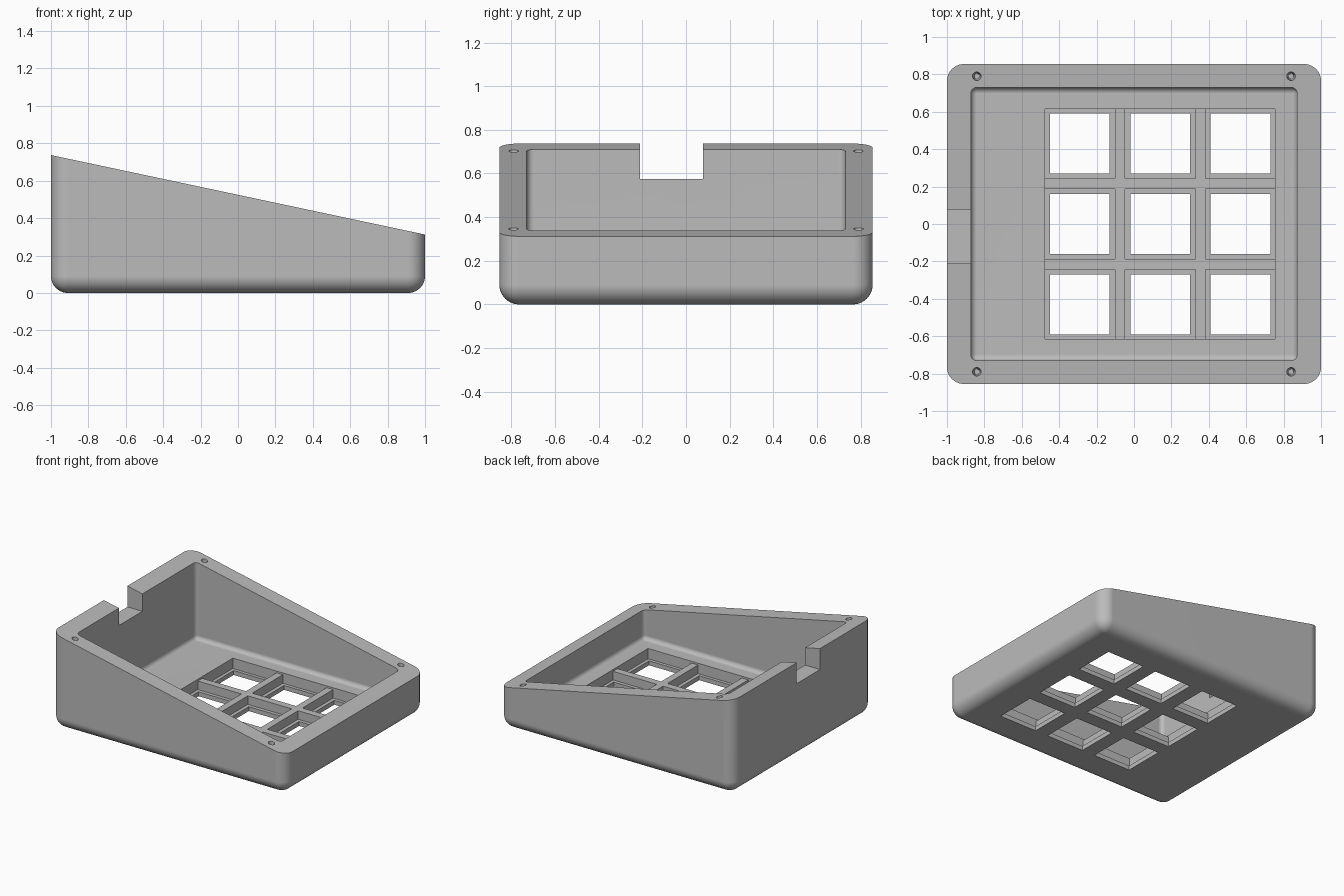
import bpy, bmesh
from math import radians
from mathutils import Vector, Matrix

cube = bpy.data.objects.get("Cube")
if cube:
    bpy.data.objects.remove(cube, do_unlink=True)

grey = bpy.data.materials.new("plain_grey")
grey.use_nodes = True
colour = (0.5, 0.5, 0.5, 1)
grey.diffuse_color = colour
grey.node_tree.nodes["Principled BSDF"].inputs["Base Color"].default_value = colour

HALF_X, HALF_Y = 1.0, 0.855
BACK_Z, FRONT_Z = 0.737, 0.312      # rim height at -x and +x
SLOPE = (BACK_Z - FRONT_Z) / 2
FLOOR, PLATE, BAR_TOP = 0.114, 0.034, 0.10
GRID_X, PITCH = 0.14, 0.43


def rim_z(x):
    return BACK_Z - SLOPE * (x + 1)


def add_box(bm, lo, hi, radius=0.0, segments=8):
    """Box between two corners; radius rounds all edges but the top ones."""
    lo, hi = Vector(lo), Vector(hi)
    matrix = Matrix.Translation((lo + hi) / 2) @ Matrix.Diagonal((*(hi - lo), 1))
    verts = bmesh.ops.create_cube(bm, size=1, matrix=matrix)["verts"]
    if radius:
        edges = {e for v in verts for e in v.link_edges
                 if min(w.co.z for w in e.verts) < hi.z - 1e-4}
        bmesh.ops.bevel(bm, geom=list(edges), offset=radius, segments=segments,
                        profile=0.5, affect='EDGES')


def finish(name, bm):
    bmesh.ops.recalc_face_normals(bm, faces=bm.faces)
    mesh = bpy.data.meshes.new(name)
    bm.to_mesh(mesh)
    bm.free()
    mesh.materials.append(grey)
    obj = bpy.data.objects.new(name, mesh)
    bpy.context.collection.objects.link(obj)
    return obj


def activate(obj):
    bpy.ops.object.select_all(action='DESELECT')
    obj.select_set(True)
    bpy.context.view_layer.objects.active = obj


def cut(target, bm):
    cutter = finish("cutter", bm)
    cutter.hide_render = True
    mod = target.modifiers.new("cut", 'BOOLEAN')
    mod.operation, mod.solver, mod.object = 'DIFFERENCE', 'EXACT', cutter
    activate(target)
    bpy.ops.object.modifier_apply(modifier=mod.name)
    bpy.data.objects.remove(cutter, do_unlink=True)


# Rounded case, sliced along the sloping rim
bm = bmesh.new()
add_box(bm, (-HALF_X, -HALF_Y, 0), (HALF_X, HALF_Y, 1), 0.09, 10)
bmesh.ops.bisect_plane(bm, geom=bm.verts[:] + bm.edges[:] + bm.faces[:],
                       plane_co=(0, 0, rim_z(0)), plane_no=(SLOPE, 0, 1),
                       clear_outer=True)
bmesh.ops.holes_fill(bm, edges=[e for e in bm.edges if e.is_boundary], sides=0)
case = finish("case", bm)

# Inner cavity with a soft edge around the floor
bm = bmesh.new()
add_box(bm, (-0.872, -0.73, FLOOR), (0.872, 0.73, 1.2), 0.032, 6)
cut(case, bm)

# Cable notch in the tall wall
bm = bmesh.new()
add_box(bm, (-1.1, -0.21, 0.575), (-0.8, 0.077, 1))
cut(case, bm)

# Key pocket sunk into the floor
bm = bmesh.new()
add_box(bm, (GRID_X - 0.615, -0.615, BAR_TOP), (GRID_X + 0.615, 0.615, 0.2))
cut(case, bm)

# Nine key wells, each a wide recess above a smaller through hole
wells, holes = bmesh.new(), bmesh.new()
for i in (-1, 0, 1):
    for j in (-1, 0, 1):
        x, y = GRID_X + i * PITCH, j * PITCH
        # outer sides of the grid reach the pocket wall
        x0, x1 = x - (0.185 if i < 0 else 0.1875), x + (0.185 if i > 0 else 0.1875)
        y0, y1 = y - (0.185 if j < 0 else 0.1875), y + (0.185 if j > 0 else 0.1875)
        add_box(wells, (x0, y0, PLATE), (x1, y1, 0.16))
        add_box(holes, (x - 0.16, y - 0.16, -0.1), (x + 0.16, y + 0.16, 0.16))
cut(case, wells)
cut(case, holes)

# Tapered screw holes at the rim corners
bm = bmesh.new()
for x in (-0.84, 0.84):
    for y in (-0.79, 0.79):
        bmesh.ops.create_cone(bm, cap_ends=True, segments=24, radius1=0.014,
                              radius2=0.024, depth=0.22,
                              matrix=Matrix.Translation((x, y, rim_z(x) - 0.08)))
cut(case, bm)

# Smooth roundings, crisp edges, level flat faces
activate(case)
bpy.ops.object.shade_smooth_by_angle(angle=radians(30))
normals = case.modifiers.new("level_normals", 'WEIGHTED_NORMAL')
normals.keep_sharp = True
